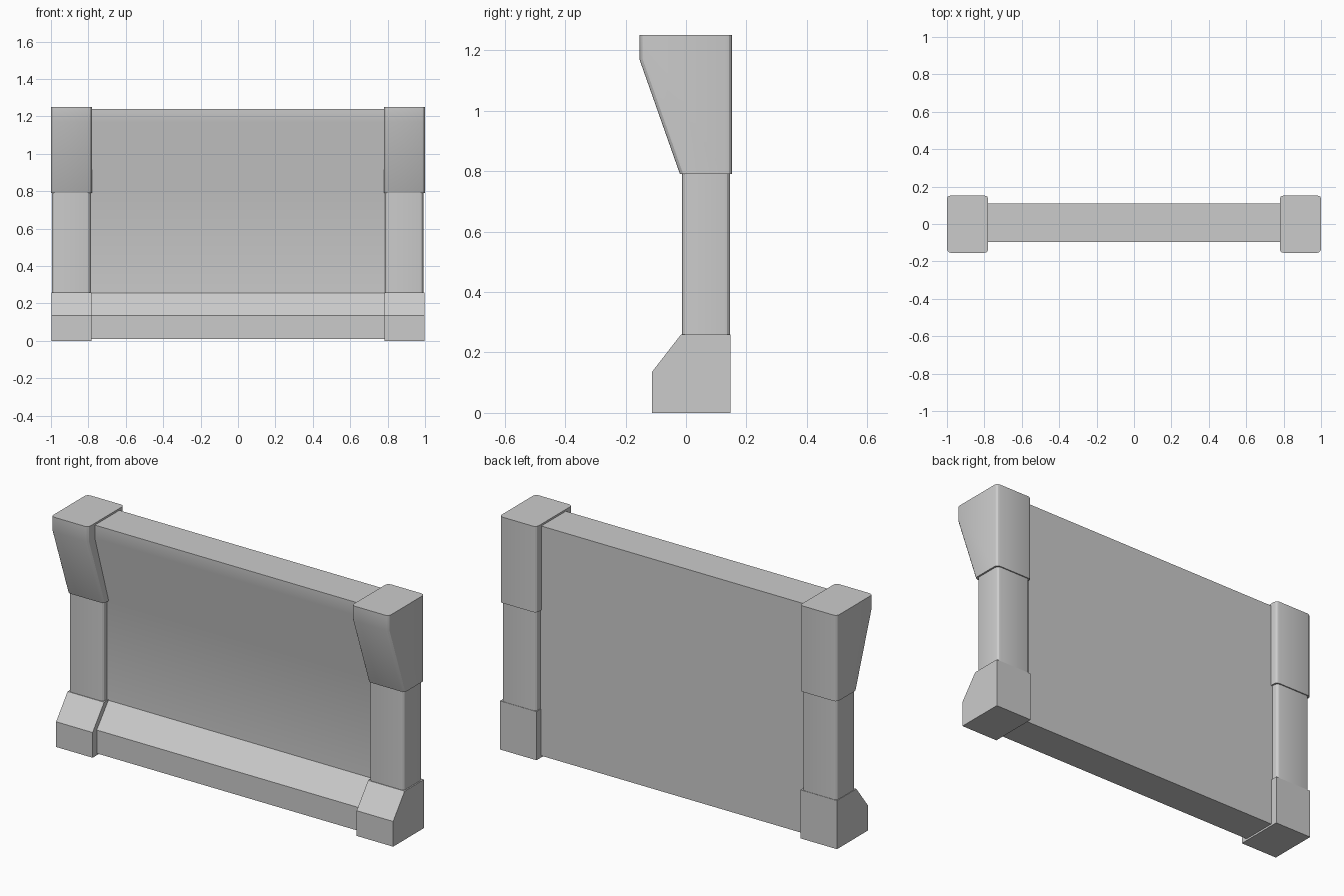
import bpy, bmesh

if "Cube" in bpy.data.objects:
    bpy.data.objects.remove(bpy.data.objects["Cube"])


def extrude_profile(name, profile, x0, x1, bevel=0.0):
    """Sweep a (y, z) profile along x, optionally rounding its upright edges."""
    bm = bmesh.new()
    ends = [[bm.verts.new((x, y, z)) for y, z in profile] for x in (x0, x1)]
    for ring in ends:
        bm.faces.new(ring)
    n = len(profile)
    for i in range(n):
        j = (i + 1) % n
        bm.faces.new((ends[0][i], ends[0][j], ends[1][j], ends[1][i]))
    bmesh.ops.recalc_face_normals(bm, faces=bm.faces)
    if bevel:
        upright = [e for e in bm.edges
                   if abs(e.verts[0].co.z - e.verts[1].co.z) > 0.01]
        bmesh.ops.bevel(bm, geom=upright, offset=bevel, segments=3,
                        profile=0.5, affect='EDGES')
    mesh = bpy.data.meshes.new(name)
    bm.to_mesh(mesh)
    bm.free()
    obj = bpy.data.objects.new(name, mesh)
    bpy.context.collection.objects.link(obj)
    bpy.ops.object.select_all(action='DESELECT')
    obj.select_set(True)
    bpy.context.view_layer.objects.active = obj
    bpy.ops.object.shade_smooth_by_angle(angle=0.52)
    return obj


# (y, z) side profiles
base = [(-0.113, 0), (0.148, 0), (0.148, 0.26), (-0.016, 0.26), (-0.113, 0.135)]
shaft = [(-0.013, 0.25), (0.146, 0.25), (0.146, 0.80), (-0.013, 0.80)]
capital = [(-0.02, 0.79), (0.152, 0.79), (0.152, 1.25), (-0.154, 1.25), (-0.154, 1.17)]
panel = [(-0.078, 0.01), (0.11, 0.01), (0.11, 1.24), (-0.097, 1.24),
         (-0.097, 1.17), (0.02, 0.79), (0.02, 0.257), (-0.078, 0.135)]

# End posts: base block, rounded shaft and flaring top block
for side, cx in (("left", -0.89), ("right", 0.89)):
    extrude_profile(side + "_post_base", base, cx - 0.108, cx + 0.108)
    extrude_profile(side + "_post_shaft", shaft, cx - 0.105, cx + 0.101, 0.02)
    extrude_profile(side + "_post_top", capital, cx - 0.11, cx + 0.11, 0.02)

# Wall panel with sloped foot and overhanging top
extrude_profile("wall_panel", panel, -0.80, 0.80)
